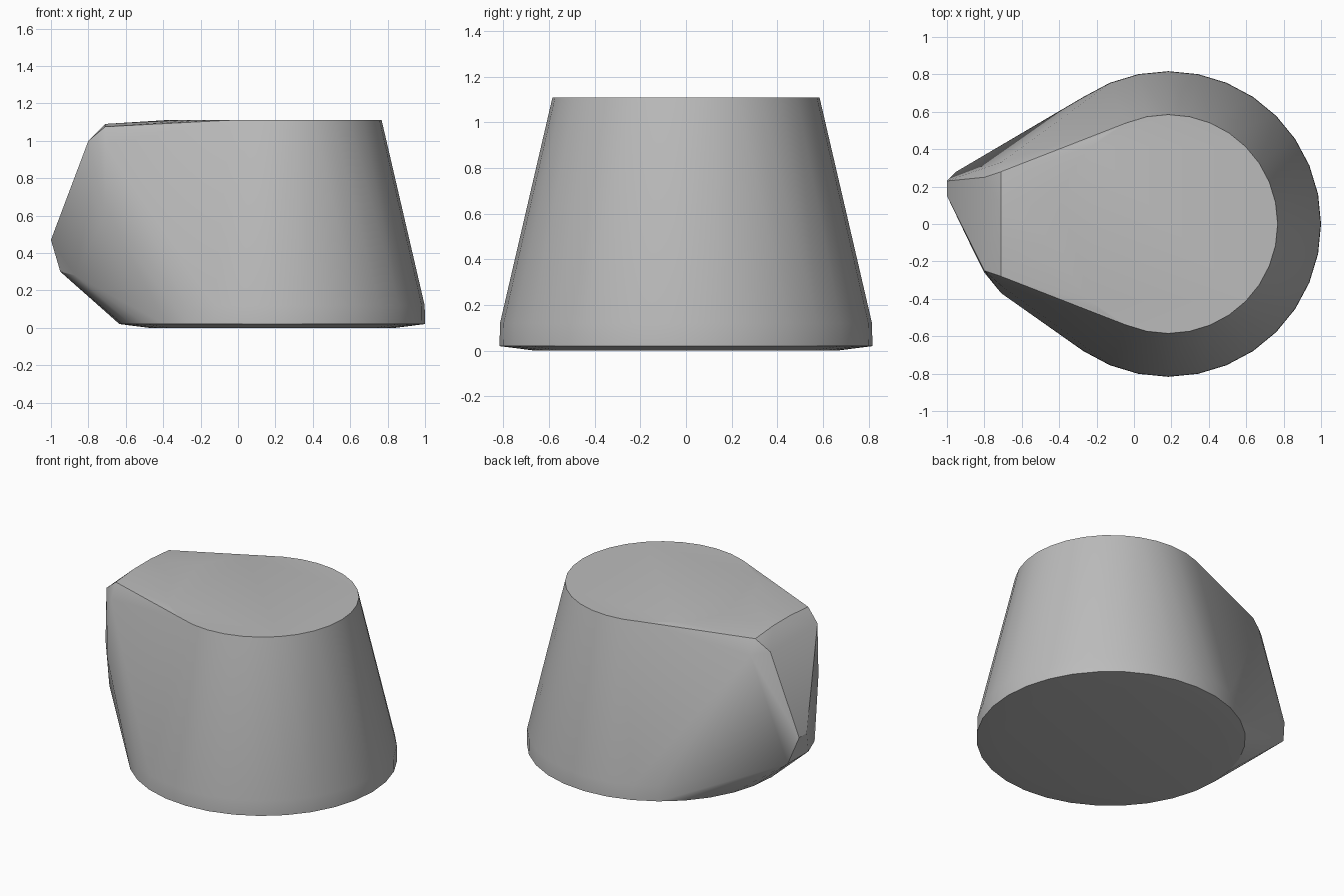
import bpy, bmesh
from math import cos, sin, tau, radians

cube = bpy.data.objects.get("Cube")
if cube:
    bpy.data.objects.remove(cube)

grey = bpy.data.materials.new("plain grey")
grey.use_nodes = True
grey.diffuse_color = (0.5, 0.5, 0.5, 1)
grey.node_tree.nodes["Principled BSDF"].inputs["Base Color"].default_value = (0.5, 0.5, 0.5, 1)

SIDES = 32
AXIS_X = 0.183

bm = bmesh.new()

# Tapered round cup: (radius, height) from the base chamfer to the rim
for radius, z in [(0.66, 0), (0.817, 0.02), (0.815, 0.12), (0.585, 1.11)]:
    for i in range(SIDES):
        a = tau * i / SIDES
        bm.verts.new((AXIS_X + radius * cos(a), radius * sin(a), z))

# Upper grip corners, mirrored front to back
for x, y, z in [(-0.71, 0.09, 1.09), (-0.71, 0.28, 1.075),
                (-0.71, 0.33, 0.98), (-0.8, 0.25, 1.0)]:
    for side in (1, -1):
        bm.verts.new((x, y * side, z))

# Skewed lower grip corners
for p in [(-1, 0.23, 0.47), (-1, 0.15, 0.47), (-0.95, 0.28, 0.3),
          (-0.95, 0.06, 0.3), (-0.87, -0.12, 0.28),
          (-0.8, -0.26, 0.65), (-0.71, -0.37, 0.6)]:
    bm.verts.new(p)

# Wrap cup and grip in one convex shell
hull = bmesh.ops.convex_hull(bm, input=bm.verts[:])
loose = {v for v in hull["geom_interior"] + hull["geom_unused"]
         if isinstance(v, bmesh.types.BMVert)}
bmesh.ops.delete(bm, geom=list(loose), context="VERTS")
bmesh.ops.dissolve_limit(bm, angle_limit=radians(0.5), verts=bm.verts[:], edges=bm.edges[:])
bmesh.ops.recalc_face_normals(bm, faces=bm.faces[:])

mesh = bpy.data.meshes.new("cup_shell")
bm.to_mesh(mesh)
bm.free()
mesh.materials.append(grey)
shell = bpy.data.objects.new("cup_shell", mesh)
bpy.context.collection.objects.link(shell)

# Smooth walls, crisp rim and base
bpy.ops.object.select_all(action="DESELECT")
shell.select_set(True)
bpy.context.view_layer.objects.active = shell
bpy.ops.object.shade_smooth_by_angle(angle=radians(30))
